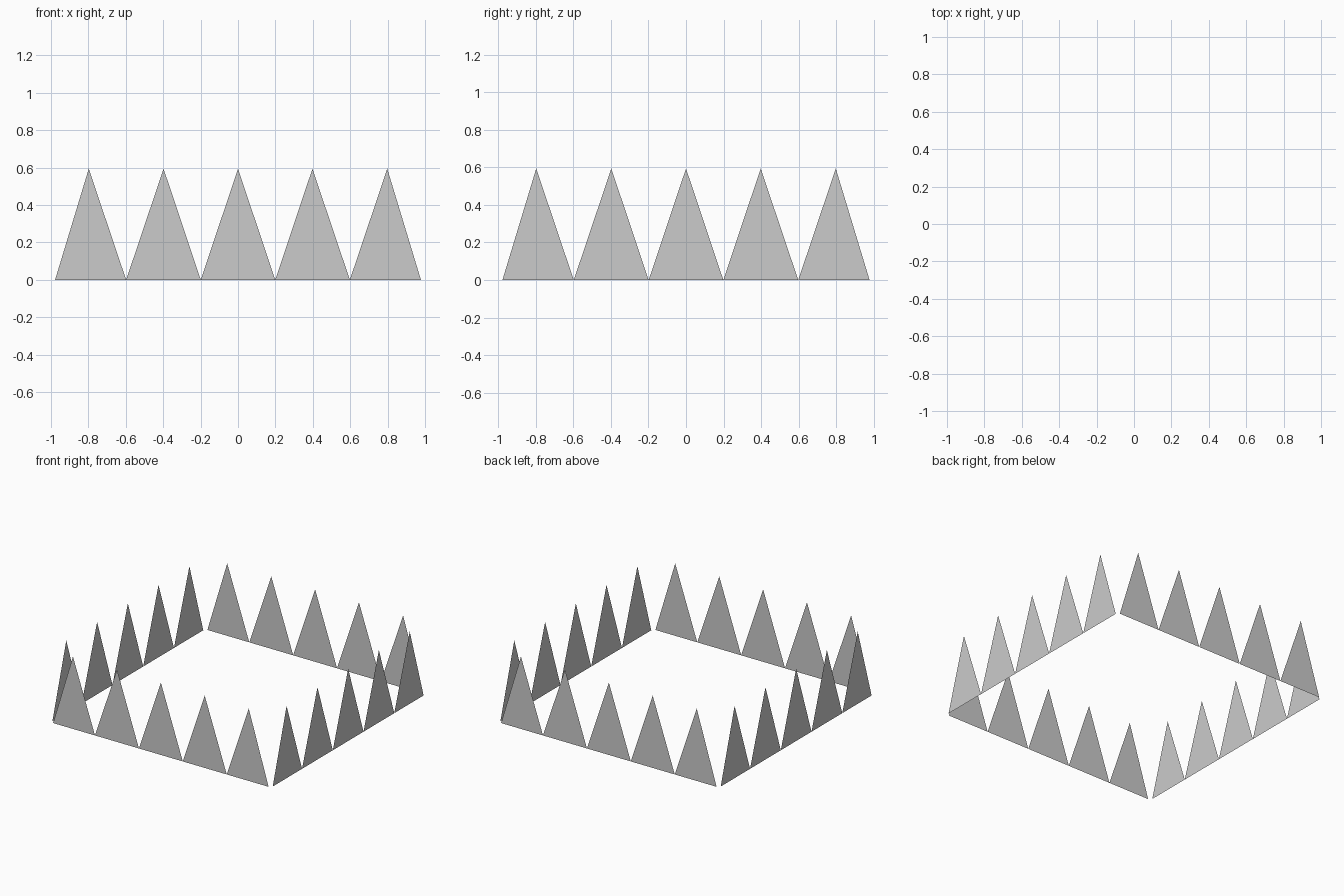
import bpy
import math
from mathutils import Matrix

if "Cube" in bpy.data.objects:
    bpy.data.objects.remove(bpy.data.objects["Cube"])

HEIGHT = 0.594
BASE = [-0.978, -0.598, -0.199, 0.199, 0.598, 0.978]
TIPS = [-0.798, -0.398, 0.0, 0.398, 0.798]


def spike_row(name, angle):
    # Row of flat triangular spikes on the front edge, turned about z
    verts = [(x, -1, 0) for x in BASE] + [(x, -1, HEIGHT) for x in TIPS]
    faces = [(i, i + 1, len(BASE) + i) for i in range(len(TIPS))]
    mesh = bpy.data.meshes.new(name)
    mesh.from_pydata(verts, [], faces)
    mesh.transform(Matrix.Rotation(angle, 4, 'Z'))
    mesh.update()
    obj = bpy.data.objects.new(name, mesh)
    bpy.context.collection.objects.link(obj)


# Four rows around the square
for i, side in enumerate(("front", "right", "back", "left")):
    spike_row(f"{side}_spike_row", i * math.pi / 2)
